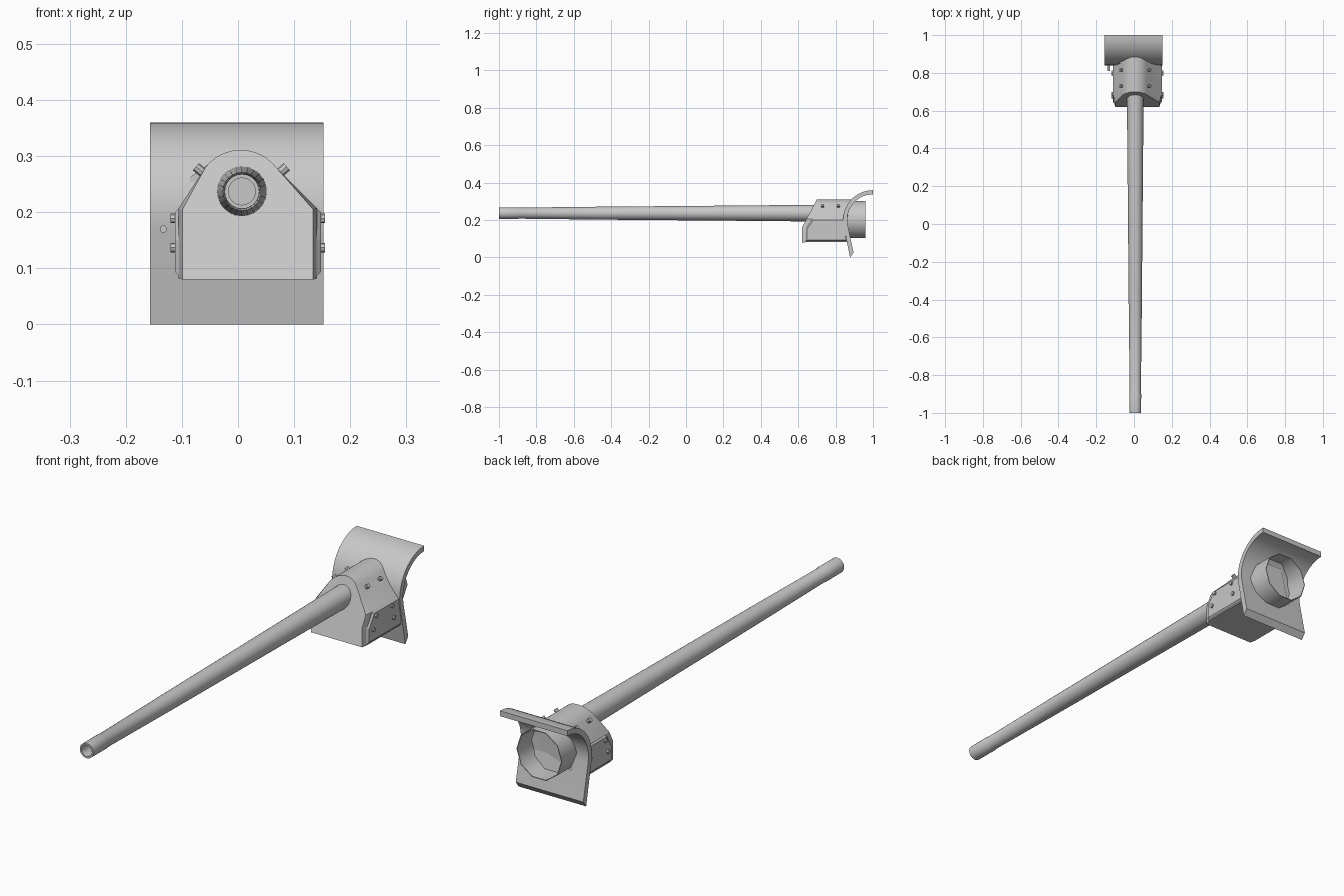
import bpy, bmesh, math
from mathutils import Vector

if "Cube" in bpy.data.objects:
    bpy.data.objects.remove(bpy.data.objects["Cube"])

grey = bpy.data.materials.new("steel_grey")
grey.diffuse_color = (0.58, 0.58, 0.58, 1)
grey.use_nodes = True
grey.node_tree.nodes["Principled BSDF"].inputs["Base Color"].default_value = grey.diffuse_color
CX, CZ = 0.007, 0.237          # barrel axis


def finish(name, bm, angle=35):
    bmesh.ops.recalc_face_normals(bm, faces=bm.faces)
    me = bpy.data.meshes.new(name)
    bm.to_mesh(me)
    bm.free()
    ob = bpy.data.objects.new(name, me)
    bpy.context.collection.objects.link(ob)
    me.materials.append(grey)
    bpy.context.view_layer.objects.active = ob
    ob.select_set(True)
    bpy.ops.object.shade_smooth_by_angle(angle=math.radians(angle))
    ob.select_set(False)
    return ob


def loft(name, loops, cap_start=True, cap_end=True, angle=35):
    """Skin a list of closed loops with equal point counts."""
    bm = bmesh.new()
    rows = [[bm.verts.new(p) for p in loop] for loop in loops]
    n = len(rows[0])
    for a, b in zip(rows, rows[1:]):
        for i in range(n):
            j = (i + 1) % n
            bm.faces.new((a[i], a[j], b[j], b[i]))
    if cap_start:
        bm.faces.new(rows[0])
    if cap_end:
        bm.faces.new(rows[-1])
    return finish(name, bm, angle)


def ring(x, z, y, r, n):
    return [(x + r * math.cos(2 * math.pi * i / n), y,
             z + r * math.sin(2 * math.pi * i / n)) for i in range(n)]


def bolt(name, pos, normal, r=0.0085, height=0.02, n=8):
    normal = Vector(normal).normalized()
    q = Vector((0, 1, 0)).rotation_difference(normal)
    pos = Vector(pos)
    loops = [[pos + q @ Vector(p) for p in ring(0, 0, y, r, n)]
             for y in (-height, 0)]
    return loft(name, loops)


# Curved shield: arc on top flowing into a straight lower skirt
def arc(r, steps=14):
    c_y, c_z = 1.0, 0.20
    return [(c_y - r * math.sin(t), c_z + r * math.cos(t))
            for t in (math.radians(102) * i / steps for i in range(steps + 1))]


outer = arc(0.16) + [(0.877, 0.0)]
inner = arc(0.138) + [(0.896, 0.025)]
section = outer + inner[::-1]
loft("curved_shield", [[(x, y, z) for y, z in section] for x in (-0.157, 0.152)])


def shield_y(z):
    """Depth of the shield's middle at a given height."""
    if z > 0.17:
        return 1.0 - math.sqrt(max(0, 0.15 ** 2 - (z - 0.2) ** 2))
    return 0.853 + (0.17 - z) * 0.2


# Housing: arched section with sloped face, flaring slightly behind the face
def housing_section(left, right, shoulder, bottom):
    pts = [(left, shoulder), (left, 0.16), (left, bottom),
           (right, bottom), (right, 0.16), (right, shoulder)]
    for i in range(17):
        t = math.radians(52 - 104 * i / 16)
        pts.append((0.005 + 0.0795 * math.sin(t), 0.2315 + 0.0795 * math.cos(t)))
    return pts


def face_y(z):
    return 0.62 + max(0, z - 0.16) * 0.53


front = housing_section(-0.099, 0.134, 0.205, 0.08)
rear = housing_section(-0.106, 0.141, 0.207, 0.082)
loft("housing", [
    [(x, face_y(z), z) for x, z in front],
    [(x, face_y(z) + 0.022, z) for x, z in rear],
    [(x, shield_y(z), z) for x, z in rear]], angle=25)

# Side plates with chamfered rim
plate = [(0.638, 0.086), (0.638, 0.15), (0.675, 0.208), (0.858, 0.208), (0.862, 0.086)]
my, mz = 0.755, 0.147
for side, x0, x1 in (("left", -0.095, -0.112), ("right", 0.130, 0.148)):
    mid = x1 + (0.008 if x1 < 0 else -0.008)
    small = [(my + (y - my) * 0.93, mz + (z - mz) * 0.87) for y, z in plate]
    loft(side + "_side_plate", [[(x0, y, z) for y, z in plate],
                                [(mid, y, z) for y, z in plate],
                                [(x1, y, z) for y, z in small]], angle=20)

# Bolts on both sides and on the sloped shoulders
for side, x, sgn in (("left", -0.120, -1), ("right", 0.155, 1)):
    for i, (y, z) in enumerate([(0.672, 0.137), (0.805, 0.137),
                                (0.690, 0.189), (0.795, 0.189)]):
        bolt(f"{side}_side_bolt_{i}", (x, y, z), (sgn, 0, 0))
    for i, y in enumerate((0.73, 0.815)):
        bolt(f"{side}_shoulder_bolt_{i}", (0.006 + sgn * 0.081, y, 0.281),
             (sgn * 0.75, 0, 0.65))

# Small stub on the shield
bolt("shield_stub", (-0.133, 0.81, 0.17), (0, -1, 0), r=0.0065, height=0.05, n=12)

# Barrel: lathed taper with muzzle sleeve and hollow bore
profile = [(-0.70, 0.024), (-1.0, 0.024), (-1.0, 0.031), (-0.90, 0.0315),
           (-0.895, 0.0295), (-0.46, 0.0345), (0.2, 0.040), (0.69, 0.0445), (0.76, 0.0455)]
loft("barrel", [ring(CX, CZ, y, r, 24) for y, r in profile])

# Breech sleeve: open faceted tube behind the shield
tube = [(0.85, 0.104), (0.96, 0.104), (0.96, 0.101), (0.866, 0.101)]
loft("breech_sleeve", [ring(0.0, 0.202, y, r, 10) for y, r in tube], angle=40)
